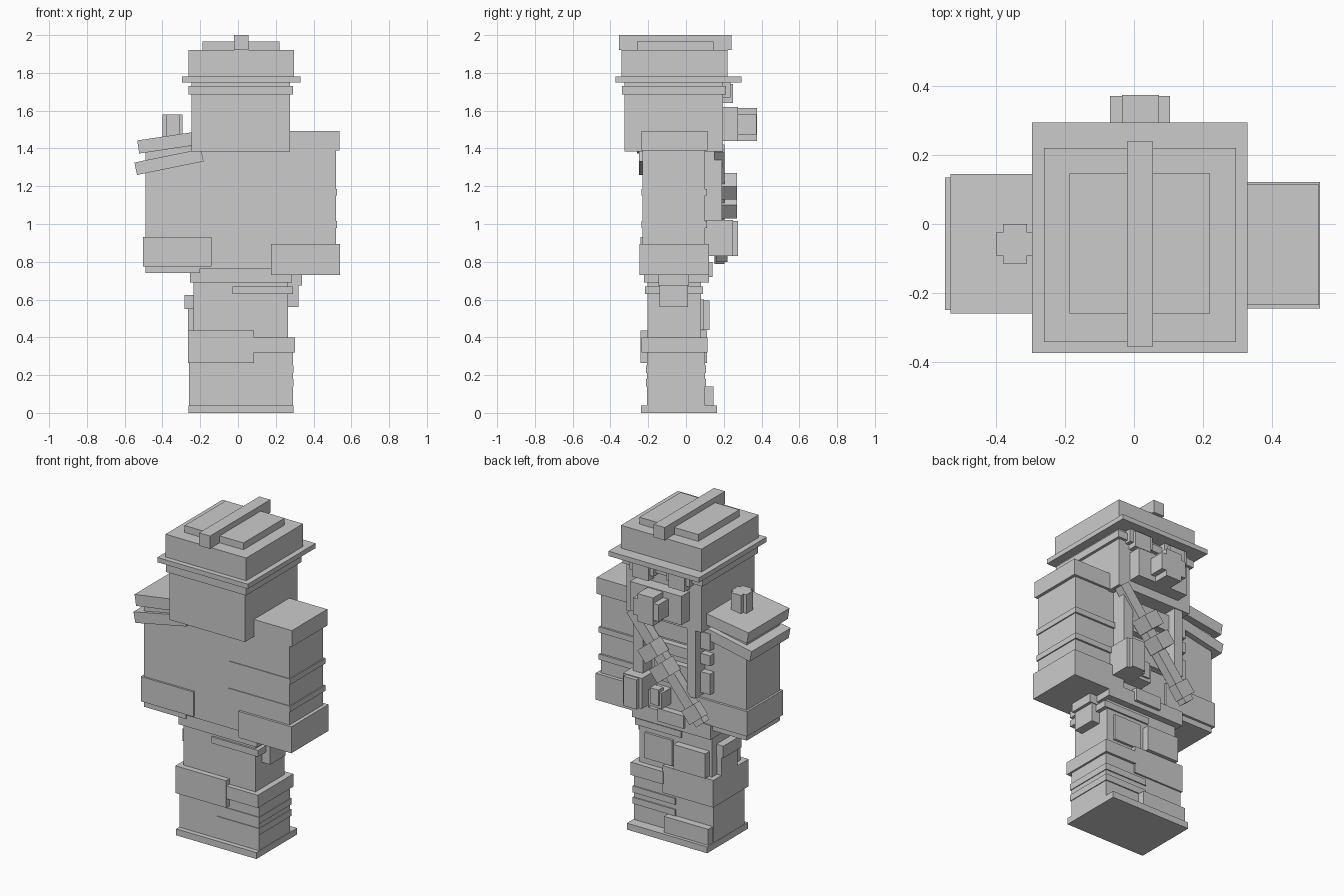
import bpy
import math
from mathutils import Matrix, Vector

if "Cube" in bpy.data.objects:
    bpy.data.objects.remove(bpy.data.objects["Cube"])

grey = bpy.data.materials.new("stone_grey")
grey.diffuse_color = (0.6, 0.6, 0.6, 1.0)
grey.use_nodes = True
grey.node_tree.nodes["Principled BSDF"].inputs["Base Color"].default_value = grey.diffuse_color

CORNERS = [(x, y, z) for x in (0, 1) for y in (0, 1) for z in (0, 1)]
FACES = [(0, 1, 3, 2), (4, 6, 7, 5), (0, 4, 5, 1), (2, 3, 7, 6), (0, 2, 6, 4), (1, 5, 7, 3)]


def box(name, x, y, z, tilt=0.0):
    """Box from (min, max) ranges, optionally turned about the y axis through its centre."""
    c = Vector((sum(x) / 2, sum(y) / 2, sum(z) / 2))
    turn = Matrix.Rotation(math.radians(tilt), 3, 'Y')
    verts = [turn @ (Vector((x[i], y[j], z[k])) - c) for i, j, k in CORNERS]
    mesh = bpy.data.meshes.new(name)
    mesh.from_pydata(verts, [], FACES)
    mesh.materials.append(grey)
    obj = bpy.data.objects.new(name, mesh)
    obj.location = c
    bpy.context.collection.objects.link(obj)
    return obj


# Feet and legs
box("foot_sole", (-.262, .293), (-.237, .165), (0, .04))
box("toe_cap", (-.255, .05), (.09, .145), (.04, .14))
box("lower_legs", (-.26, .29), (-.207, .1), (.04, .4))
box("upper_legs", (-.235, .265), (-.205, .08), (.4, .7))
box("left_boot_cuff", (-.265, .085), (-.24, .11), (.265, .435))
box("right_boot_cuff", (.08, .302), (-.235, .115), (.32, .4))
for i, z in enumerate((.14, .21)):
    box(f"shin_band_{i}", (0, .295), (-.212, .107), (z, z + .04))

# Knee pads and thigh pouches
box("left_knee_pad", (-.22, 0), (.07, .125), (.44, .595))
box("right_knee_pad", (.03, .22), (.07, .095), (.44, .6))
box("thigh_pouch", (-.265, -.23), (-.13, .03), (.43, .61))
box("thigh_pouch_flap", (-.282, -.23), (-.145, .035), (.55, .625))
box("holster", (.26, .32), (-.14, .01), (.56, .73))
box("holster_flap", (.26, .338), (-.145, .015), (.675, .735))

# Waist
box("waist", (-.255, .287), (-.222, .122), (.69, .78))
box("belt", (-.03, .29), (-.217, .09), (.63, .67))
box("belt_buckle", (-.08, .1), (.1, .14), (.72, .8))

# Torso and arms
box("torso", (-.25, .3), (-.23, .1), (.765, 1.4))
box("left_arm", (-.49, -.2), (-.23, .1), (.74, 1.41))
box("right_arm", (.27, .518), (-.23, .1), (.74, 1.4))
box("left_glove", (-.503, -.14), (-.242, .115), (.775, .93))
box("right_glove", (.175, .54), (-.245, .122), (.73, .895))
for i, z in enumerate((.98, 1.15)):
    box(f"right_sleeve_band_{i}", (.1, .525), (-.235, .112), (z, z + .035))

# Shoulders
box("right_shoulder", (.26, .537), (-.235, .115), (1.39, 1.492))
box("left_shoulder_upper", (-.53, -.2), (-.26, .145), (1.397, 1.467), -8.5)
box("left_shoulder_lower", (-.545, -.185), (-.25, .135), (1.295, 1.362), -11.5)
box("shoulder_knob_wide", (-.4, -.295), (-.092, -.024), (1.43, 1.58))
box("shoulder_knob_deep", (-.38, -.31), (-.115, 0), (1.43, 1.58))

# Chest armour slats and straps
for i, (z0, z1) in enumerate(((.98, 1.11), (1.16, 1.225), (1.255, 1.36))):
    box(f"chest_slat_{i}", (-.265, .12), (.09, .14), (z0, z1))
box("right_strap", (.165, .235), (.1, .19), (.9, 1.43))
box("left_strap", (-.2, -.14), (.1, .19), (.96, 1.43))

# Diagonal bandolier with pouches turned along it
top, bottom = Vector((.24, 1.4)), Vector((-.24, .81))
mid, span = (top + bottom) / 2, (top - bottom)
angle = 90 - math.degrees(math.atan2(span.y, span.x))
half = span.length / 2
box("bandolier", (mid.x - .035, mid.x + .035), (.15, .205), (mid.y - half, mid.y + half), angle)
for i, (t, depth) in enumerate(((.1, .22), (.49, .27), (.66, .27))):
    p = bottom + span * t
    box(f"bandolier_pouch_{i}", (p.x - .055, p.x + .055), (.16, depth),
        (p.y - .045, p.y + .045), angle)

# Chest pouches
box("radio_body", (.13, .26), (.1, .25), (.83, 1.02))
box("radio_front", (.15, .24), (.2, .275), (.83, 1.015))
box("small_pouch", (.035, .125), (.1, .19), (.83, .93))
box("small_pouch_front", (.05, .11), (.15, .2), (.85, .95))

# Head
box("head", (-.245, .275), (-.325, .195), (1.385, 1.76))
box("hat_band", (-.262, .292), (-.338, .212), (1.685, 1.73))
for name, x in (("left_eye", (-.19, -.03)), ("right_eye", (.06, .225))):
    box(name, x, (.18, .235), (1.67, 1.75))
    box(name + "_lens", (x[0] + .025, x[1] - .025), (.18, .25), (1.64, 1.74))

# Mask with stepped filter
box("mask", (-.16, .195), (.18, .275), (1.44, 1.62))
box("filter_wide", (-.07, .105), (.26, .372), (1.475, 1.58))
box("filter_tall", (-.035, .073), (.26, .375), (1.44, 1.615))

# Hat
box("hat_brim", (-.296, .33), (-.374, .295), (1.75, 1.78))
box("hat_crown", (-.262, .296), (-.342, .22), (1.78, 1.922))
box("hat_top_plate", (-.187, .22), (-.26, .146), (1.9, 1.965))
box("hat_ridge", (-.021, .055), (-.355, .24), (1.92, 2.0))
